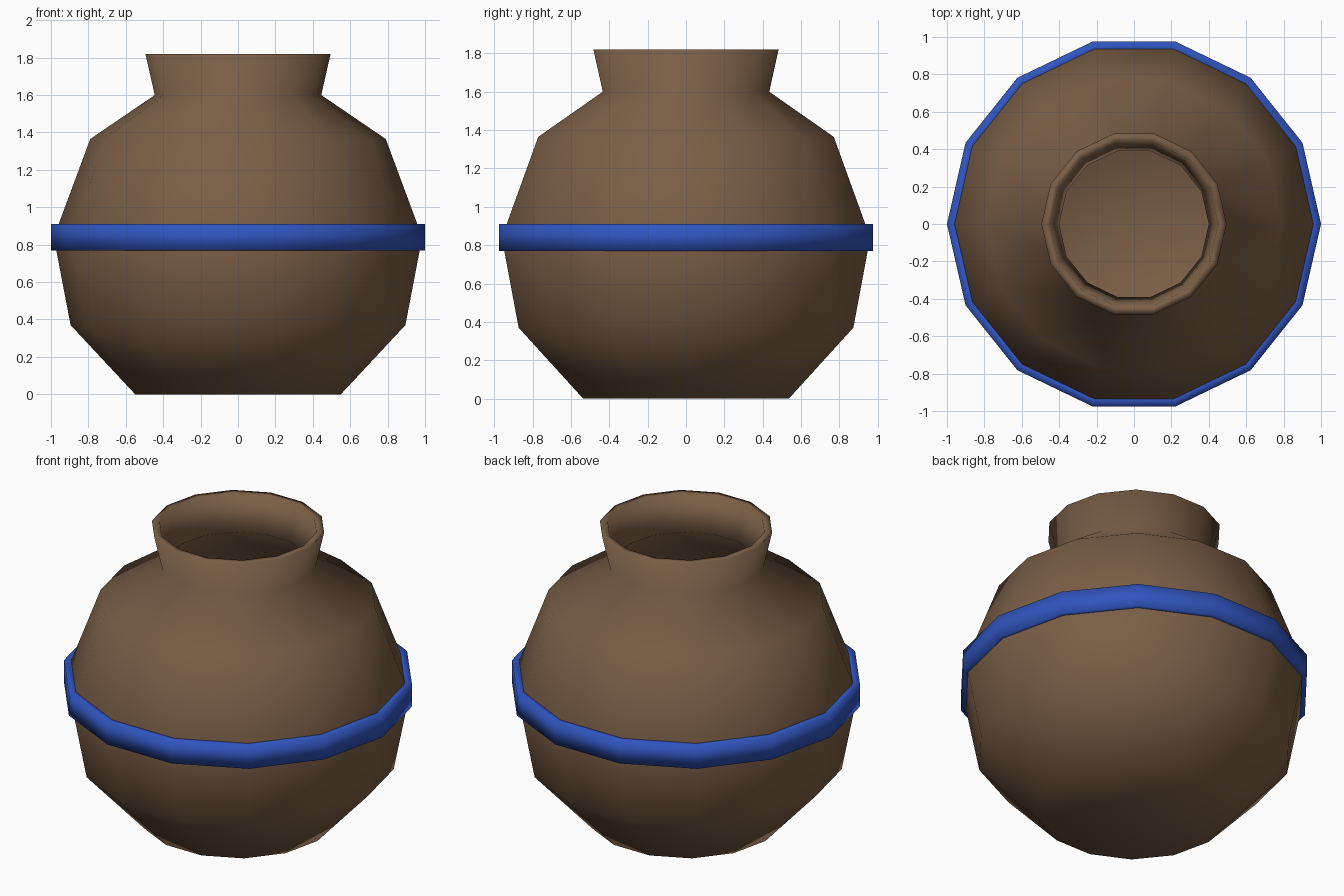
import bpy, bmesh, math

SIDES = 14

cube = bpy.data.objects.get("Cube")
if cube:
    bpy.data.objects.remove(cube, do_unlink=True)


def material(name, color):
    mat = bpy.data.materials.new(name)
    mat.use_nodes = True
    mat.diffuse_color = color
    mat.node_tree.nodes["Principled BSDF"].inputs["Base Color"].default_value = color
    return mat


def lathe(name, profile, mat, closed=False):
    """Turn (radius, height) points round z; an open profile gets end caps."""
    bm = bmesh.new()
    rings = []
    for r, z in profile:
        angles = [math.tau * i / SIDES for i in range(SIDES)]
        rings.append([bm.verts.new((r * math.cos(a), r * math.sin(a), z)) for a in angles])
    pairs = list(zip(rings, rings[1:]))
    if closed:
        pairs.append((rings[-1], rings[0]))
    else:
        bm.faces.new(rings[0])
        bm.faces.new(rings[-1])
    for low, high in pairs:
        for i in range(SIDES):
            j = (i + 1) % SIDES
            bm.faces.new((low[i], low[j], high[j], high[i]))
    bmesh.ops.recalc_face_normals(bm, faces=bm.faces)
    for face in bm.faces:
        face.smooth = True
    mesh = bpy.data.meshes.new(name)
    bm.to_mesh(mesh)
    bm.free()
    mesh.materials.append(mat)
    obj = bpy.data.objects.new(name, mesh)
    bpy.context.collection.objects.link(obj)
    return obj


clay = material("brown clay", (0.195, 0.112, 0.061, 1))
blue = material("blue glaze", (0.03, 0.09, 0.52, 1))

# Hollow pot: outer wall up to the lip, then the inner wall down to the floor
outer = [(0.55, 0), (0.895, 0.37), (0.985, 0.84), (0.79, 1.365), (0.445, 1.60), (0.495, 1.82)]
inner = [(0.45, 1.82), (0.4, 1.6), (0.75, 1.33), (0.94, 0.84), (0.855, 0.39), (0.53, 0.05)]
lathe("pot_body", outer + inner, clay)

# Raised band round the widest part
lathe("pot_band", [(0.94, 0.77), (1.0, 0.77), (1.0, 0.91), (0.94, 0.91)], blue, closed=True)
